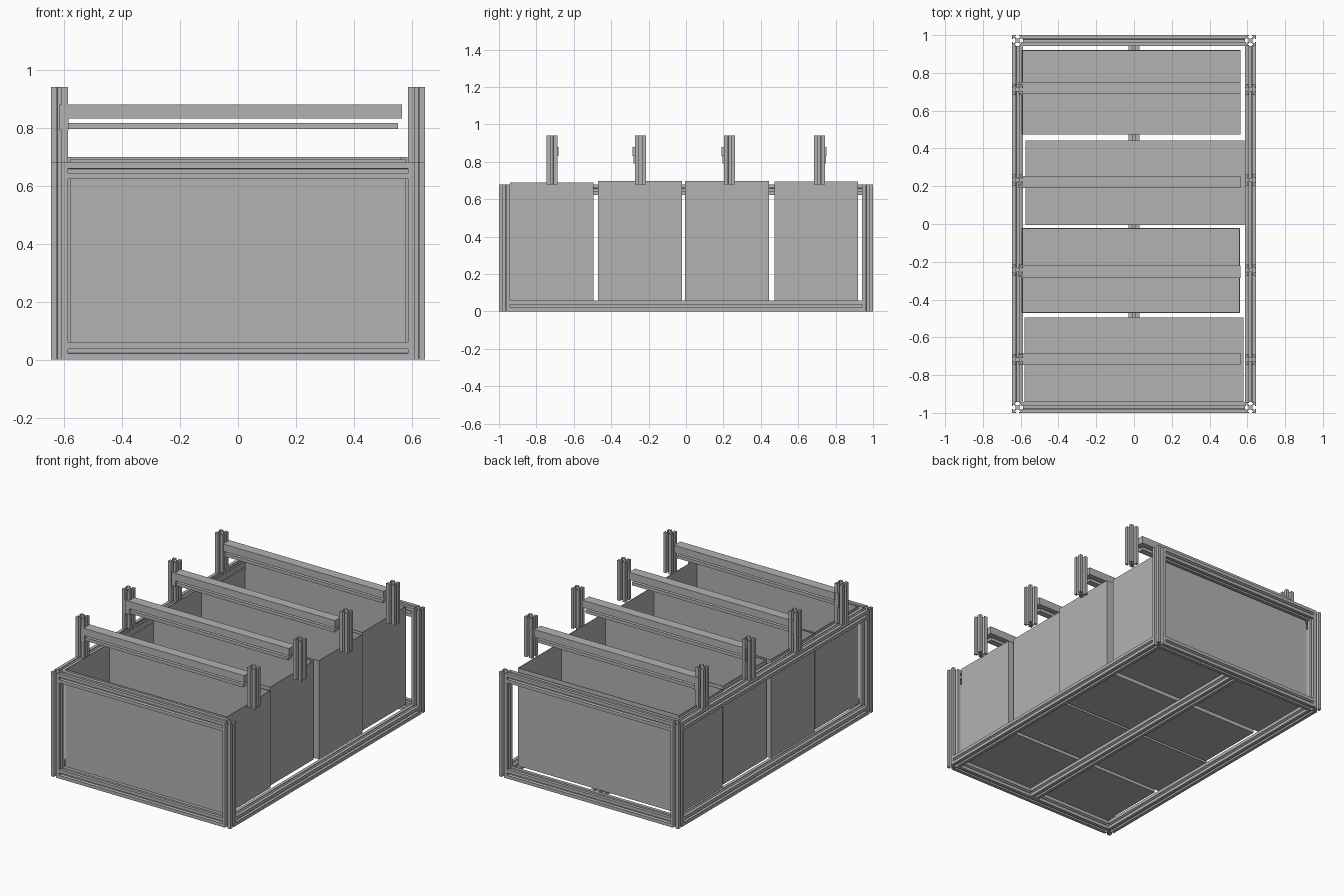
import bpy, bmesh
from mathutils import Matrix, Vector

cube = bpy.data.objects.get("Cube")
if cube:
    bpy.data.objects.remove(cube, do_unlink=True)

grey = bpy.data.materials.new("plain grey")
grey.use_nodes = True
COLOUR = (0.45, 0.45, 0.45, 1)
grey.diffuse_color = COLOUR
grey.node_tree.nodes["Principled BSDF"].inputs["Base Color"].default_value = COLOUR

H = 0.029            # half width of the slotted extrusion
X, Y = 0.616, 0.971  # centre lines of the frame
TOP = 0.68


def finish(name, bm):
    bmesh.ops.recalc_face_normals(bm, faces=bm.faces)
    mesh = bpy.data.meshes.new(name)
    bm.to_mesh(mesh)
    bm.free()
    mesh.materials.append(grey)
    ob = bpy.data.objects.new(name, mesh)
    bpy.context.collection.objects.link(ob)
    return ob


def block(name, lo, hi):
    lo, hi = Vector(lo), Vector(hi)
    bm = bmesh.new()
    bmesh.ops.create_cube(bm, size=1)
    for v in bm.verts:
        v.co = (lo + hi) / 2 + v.co * (hi - lo)
    return finish(name, bm)


def slotted_profile():
    """Square section with a T-slot in each side."""
    side = [(H, -H), (H, -0.008), (0.024, -0.008), (0.024, -0.016), (0.011, -0.007),
            (0.011, 0.007), (0.024, 0.016), (0.024, 0.008), (H, 0.008)]
    points = []
    for x, y in side * 1:
        points.append((x, y))
    for _ in range(3):
        points += [(-y, x) for x, y in points[-len(side):]]
    return points


def extrusion(name, start, end):
    """Slotted bar along a principal axis."""
    start, end = Vector(start), Vector(end)
    d = end - start
    turn = d.to_track_quat('Z', 'Y').to_matrix().to_4x4()
    bm = bmesh.new()
    face = bm.faces.new([bm.verts.new((x, y, 0)) for x, y in slotted_profile()])
    result = bmesh.ops.extrude_face_region(bm, geom=[face], use_keep_orig=True)
    moved = [g for g in result["geom"] if isinstance(g, bmesh.types.BMVert)]
    bmesh.ops.translate(bm, verts=moved, vec=(0, 0, d.length))
    bm.transform(Matrix.Translation(start) @ turn)
    return finish(name, bm)


def bin_box(name, x0, x1, y0, y1, z1):
    """Open-topped thin-walled bin."""
    ob = block(name, (x0, y0, 2 * H), (x1, y1, z1))
    bm = bmesh.new()
    bm.from_mesh(ob.data)
    lid = max(bm.faces, key=lambda f: f.calc_center_median().z)
    bmesh.ops.delete(bm, geom=[lid], context='FACES')
    bm.to_mesh(ob.data)
    bm.free()
    wall = ob.modifiers.new("wall", 'SOLIDIFY')
    wall.thickness = 0.005
    wall.offset = -1


# Corner posts and end rails
for sy, end in ((-1, "front"), (1, "back")):
    for sx, side in ((-1, "right"), (1, "left")):
        extrusion(f"{end}_{side}_post", (sx * X, sy * Y, 0), (sx * X, sy * Y, TOP))
    for z, level in ((H, "bottom"), (TOP - H, "top")):
        extrusion(f"{end}_{level}_rail", (H - X, sy * Y, z), (X - H, sy * Y, z))

# Long rails: three on the floor, one at the top of the right side only
for name, x, z in (("right_bottom_rail", -X, H), ("left_bottom_rail", X, H),
                   ("centre_bottom_rail", 0, H), ("right_top_rail", -X, TOP - H)):
    extrusion(name, (x, H - Y, z), (x, Y - H, z))

# Bins
bins = [(-0.58, 0.58, -0.942, -0.495, 0.69), (-0.595, 0.56, -0.47, -0.022, 0.698),
        (-0.575, 0.585, -0.005, 0.443, 0.698), (-0.595, 0.565, 0.473, 0.92, 0.695)]
for i, dims in enumerate(bins, 1):
    bin_box(f"bin_{i}", *dims)

# Short uprights carrying a crossbar over each bin
for i, (y, beam_y) in enumerate(((-0.717, -0.714), (-0.243, -0.253),
                                 (0.233, 0.222), (0.713, 0.72)), 1):
    for sx, side in ((-1, "right"), (1, "left")):
        extrusion(f"{side}_upright_{i}", (sx * X, y, TOP), (sx * X, y, 0.94))
    block(f"crossbar_{i}", (-0.59, beam_y - 0.032, 0.832), (0.565, beam_y + 0.032, 0.88))
    block(f"lower_bar_{i}", (-0.60, beam_y - 0.02, 0.795), (0.552, beam_y + 0.02, 0.815))
    block(f"bar_bracket_{i}", (-0.615, beam_y - 0.028, 0.79), (-0.585, beam_y + 0.028, 0.88))
